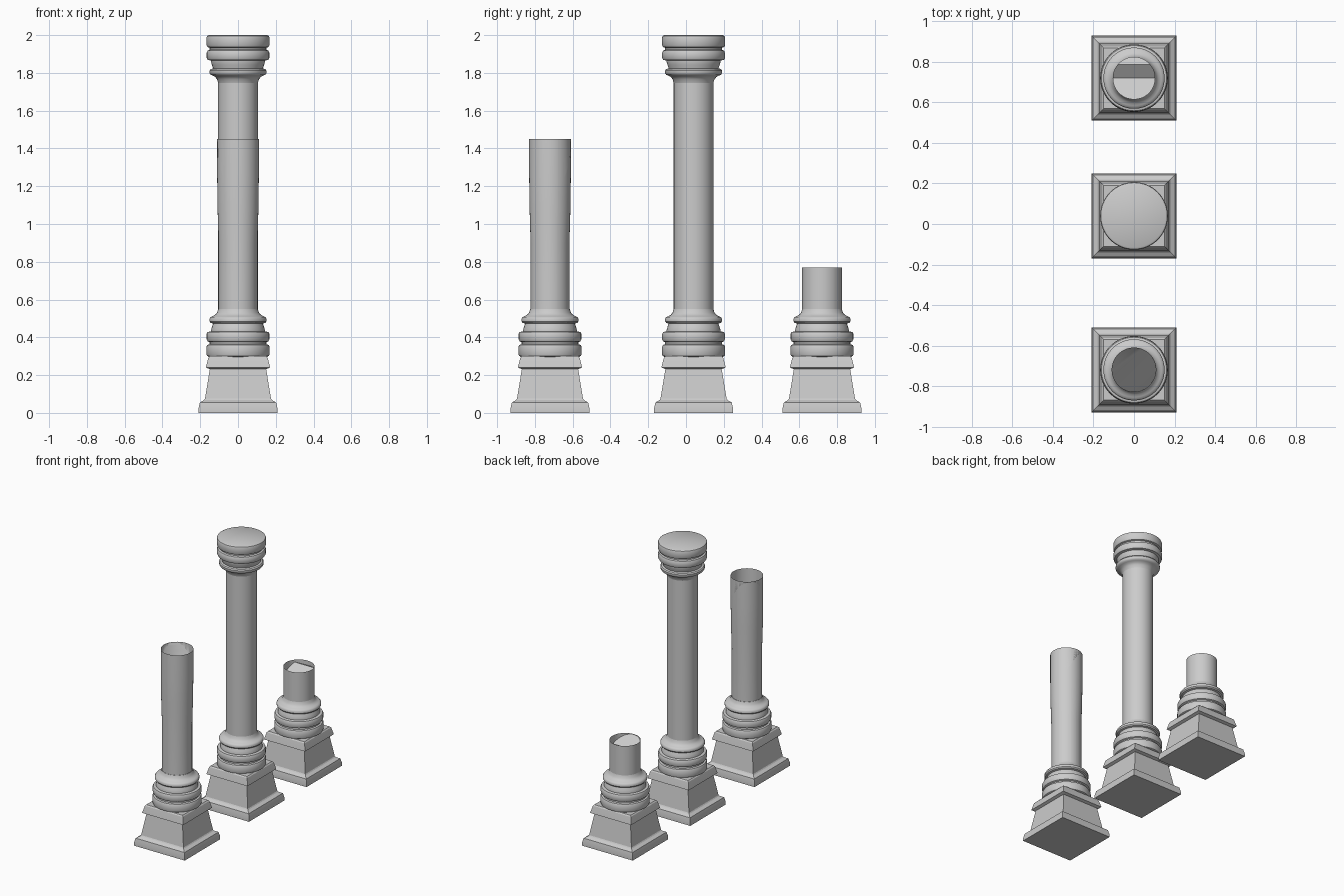
import bpy, bmesh, math
from mathutils import Vector

if "Cube" in bpy.data.objects:
    bpy.data.objects.remove(bpy.data.objects["Cube"])

SHAFT_R = 0.105


def finish(bm, name, loc, angle=35):
    bmesh.ops.recalc_face_normals(bm, faces=bm.faces)
    mesh = bpy.data.meshes.new(name)
    bm.to_mesh(mesh)
    bm.free()
    obj = bpy.data.objects.new(name, mesh)
    obj.location = loc
    bpy.context.collection.objects.link(obj)
    bpy.ops.object.select_all(action='DESELECT')
    obj.select_set(True)
    bpy.context.view_layer.objects.active = obj
    bpy.ops.object.shade_smooth_by_angle(angle=math.radians(angle))
    return obj


def lathe(name, profile, segs, loc):
    """Revolve (radius, z) points; four segments make a square block."""
    bm = bmesh.new()
    square = segs == 4
    k, turn = (math.sqrt(2), math.pi / 4) if square else (1, 0)
    rings = []
    for r, z in profile:
        rings.append([bm.verts.new((k * r * math.cos(turn + math.tau * i / segs),
                                    k * r * math.sin(turn + math.tau * i / segs), z))
                      for i in range(segs)])
    for a, b in zip(rings, rings[1:]):
        for i in range(segs):
            j = (i + 1) % segs
            bm.faces.new((a[i], a[j], b[j], b[i]))
    bm.faces.new(rings[0][::-1])
    bm.faces.new(rings[-1])
    return finish(bm, name, loc, 20 if square else 35)


def interp(points, t):
    """Piecewise linear height along the break."""
    for (a, za), (b, zb) in zip(points, points[1:]):
        if t <= b:
            return za + (zb - za) * max(0, t - a) / (b - a)
    return points[-1][1]


def broken_shaft(name, loc, direction, heights, levels, angle):
    """Cylinder whose top cap is split across a direction and set to a height profile."""
    bm = bmesh.new()
    bmesh.ops.create_cone(bm, cap_ends=True, segments=64, radius1=SHAFT_R,
                          radius2=SHAFT_R, depth=1)
    direction = Vector(direction).normalized()
    for v in bm.verts:
        v.co.z = levels[0][0] if v.co.z < 0 else 2
    cuts = [((0, 0, z), (0, 0, 1)) for z, s in levels[1:]]
    cuts += [(direction * t, direction) for t, z in heights[1:-1]]
    for co, no in cuts:
        bmesh.ops.bisect_plane(bm, geom=bm.verts[:] + bm.edges[:] + bm.faces[:],
                               plane_co=co, plane_no=no, dist=1e-5)
    for v in bm.verts:
        if v.co.z > 1.99:
            v.co.z = interp(heights, v.co.dot(direction))
        s = interp(levels, v.co.z)
        v.co.x *= s
        v.co.y *= s
    return finish(bm, name, loc, angle)


# Profiles: square plinth and stacked round mouldings
plinth = [(0.21, 0), (0.21, 0.02), (0.202, 0.055), (0.18, 0.068), (0.175, 0.075),
          (0.149, 0.232), (0.17, 0.24), (0.168, 0.25), (0.157, 0.292), (0.15, 0.30)]
rings = [(0.155, 0.297), (0.164, 0.302), (0.167, 0.31), (0.167, 0.35), (0.162, 0.36),
         (0.15, 0.364), (0.15, 0.374), (0.161, 0.379), (0.166, 0.39), (0.166, 0.418),
         (0.161, 0.428), (0.143, 0.432), (0.143, 0.438), (0.138, 0.455), (0.132, 0.473),
         (0.145, 0.477), (0.151, 0.485), (0.151, 0.498), (0.145, 0.507),
         (0.135, 0.511), (0.122, 0.518), (0.111, 0.53), (0.105, 0.55)]

# Repeated pedestals
columns = {"tall_broken": -0.72, "whole": 0.04, "short_broken": 0.72}
for label, y in columns.items():
    lathe(label + "_plinth", plinth, 4, (0, y, 0))
    lathe(label + "_base_rings", rings, 64, (0, y, 0))

# Whole column: shaft and capital (base rings turned over)
lathe("whole_shaft", [(SHAFT_R, 0.54), (SHAFT_R, 1.76)], 64, (0, 0.04, 0))
lathe("whole_capital", [(r, 2.297 - z) for r, z in rings], 64, (0, 0.04, 0))

# Tall column snapped on a long slant
slant = [(-0.105, 1.445), (-0.095, 1.432), (-0.075, 1.395), (-0.04, 1.32), (0, 1.25),
         (0.04, 1.195), (0.075, 1.145), (0.105, 1.09)]
broken_shaft("tall_broken_shaft", (0, -0.72, 0), (1, -1, 0), slant,
             [(0.54, 0.98), (0.9, 0.98), (1.08, 1.03), (1.25, 1.05), (1.45, 1.05)], 60)

# Short stump with a jagged notch
notch = [(-0.105, 0.767), (0, 0.703), (0.068, 0.752), (0.105, 0.735)]
broken_shaft("short_broken_shaft", (0, 0.72, 0), (0, 1, 0), notch,
             [(0.54, 1.0), (0.77, 1.0)], 30)
